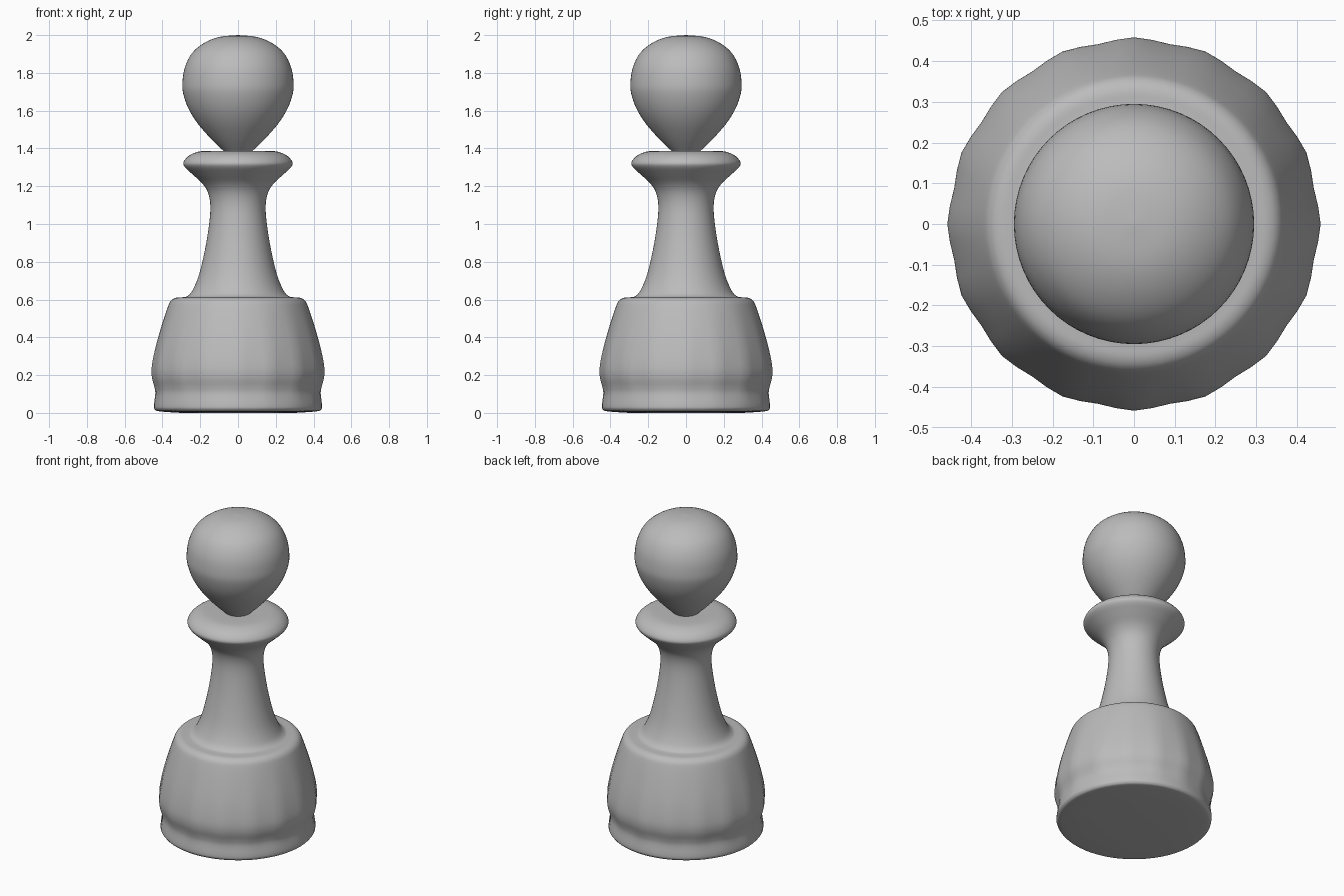
import bpy, bmesh, math
from mathutils import Vector

cube = bpy.data.objects.get("Cube")
if cube:
    bpy.data.objects.remove(cube, do_unlink=True)

# Single grey material
GREY = (0.5, 0.5, 0.5, 1.0)
mat = bpy.data.materials.new("plain grey")
mat.use_nodes = True
mat.diffuse_color = GREY
bsdf = next(n for n in mat.node_tree.nodes if n.type == 'BSDF_PRINCIPLED')
bsdf.inputs["Base Color"].default_value = GREY
bsdf.inputs["Roughness"].default_value = 0.6


def smooth_profile(points, steps=4):
    """Catmull-Rom curve through (radius, height) points."""
    p = [Vector(q) for q in points]
    p = [p[0]] + p + [p[-1]]
    out = []
    for i in range(1, len(p) - 2):
        a, b, c, d = p[i - 1:i + 3]
        for s in range(steps):
            t = s / steps
            out.append(0.5 * (2 * b + (c - a) * t + (2 * a - 5 * b + 4 * c - d) * t * t
                              + (3 * b - a - 3 * c + d) * t ** 3))
    return out + [p[-1]]


def lathe(name, points, segments=64, ripple=None):
    """Revolve a profile; ripple(height) gives the depth of 16 flutes."""
    bm = bmesh.new()
    rings = []
    for r, z in smooth_profile(points):
        depth = ripple(z) if ripple else 0.0
        ring = []
        for k in range(segments):
            a = 2 * math.pi * k / segments
            rad = max(r, 0.001) * (1 - depth * (0.5 - 0.5 * math.cos(16 * a)))
            ring.append(bm.verts.new((rad * math.cos(a), rad * math.sin(a), z)))
        rings.append(ring)
    for low, high in zip(rings, rings[1:]):
        for k in range(segments):
            n = (k + 1) % segments
            bm.faces.new((low[k], low[n], high[n], high[k]))
    bm.faces.new(rings[0][::-1])
    bm.faces.new(rings[-1])
    mesh = bpy.data.meshes.new(name)
    bm.to_mesh(mesh)
    bm.free()
    mesh.materials.append(mat)
    obj = bpy.data.objects.new(name, mesh)
    bpy.context.collection.objects.link(obj)
    bpy.ops.object.select_all(action='DESELECT')
    obj.select_set(True)
    bpy.context.view_layer.objects.active = obj
    bpy.ops.object.shade_smooth_by_angle(angle=math.radians(50))
    return obj


# Fluted base with a foot moulding, flowing into the waist and collar
lathe("body", [
    (0.30, 0.0), (0.415, 0.008), (0.44, 0.018), (0.445, 0.04), (0.438, 0.10),
    (0.442, 0.135), (0.456, 0.19), (0.456, 0.25), (0.436, 0.35), (0.405, 0.46),
    (0.372, 0.56), (0.355, 0.594), (0.33, 0.609), (0.295, 0.612), (0.268, 0.618),
    (0.24, 0.65), (0.204, 0.74), (0.168, 0.90), (0.147, 1.06), (0.154, 1.15),
    (0.185, 1.21), (0.24, 1.262), (0.282, 1.302), (0.288, 1.328), (0.262, 1.36),
    (0.22, 1.38), (0.17, 1.387), (0.06, 1.387),
], ripple=lambda z: 0.018 * max(0.0, min(1.0, z / 0.15, (0.60 - z) / 0.35)))

# Egg-shaped head narrowing to a point inside the collar
lathe("head", [
    (0.06, 1.37), (0.078, 1.388), (0.142, 1.45), (0.212, 1.53), (0.262, 1.61),
    (0.29, 1.69), (0.294, 1.75), (0.281, 1.83), (0.243, 1.905), (0.18, 1.958),
    (0.10, 1.99), (0.0, 2.0),
])
